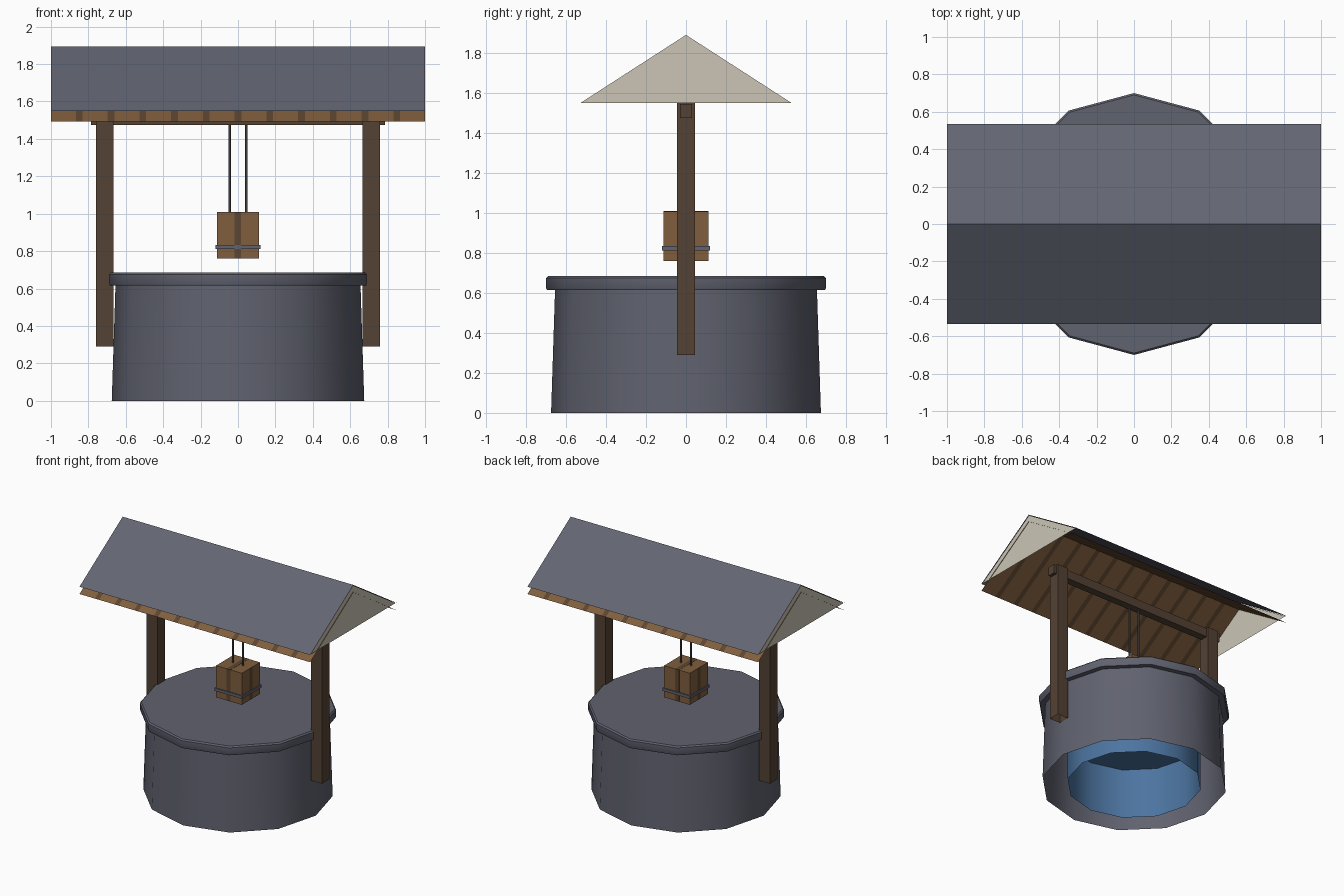
import bpy, bmesh, math

if "Cube" in bpy.data.objects:
    bpy.data.objects.remove(bpy.data.objects["Cube"], do_unlink=True)


def material(name, r, g, b):
    # Colours are given as display values and stored linear
    lin = [((c / 255 + 0.055) / 1.055) ** 2.4 for c in (r, g, b)]
    m = bpy.data.materials.new(name)
    m.diffuse_color = (*lin, 1)
    m.use_nodes = True
    bsdf = m.node_tree.nodes["Principled BSDF"]
    bsdf.inputs["Base Color"].default_value = (*lin, 1)
    bsdf.inputs["Roughness"].default_value = 0.9
    return m


stone = material("stone grey", 96, 98, 111)
slate = material("roof slate", 99, 102, 115)
plaster = material("gable plaster", 204, 197, 182)
plank = material("plank brown", 128, 94, 62)
gap = material("plank gap brown", 94, 70, 48)
timber = material("dark timber", 84, 66, 52)
water = material("water blue", 76, 116, 160)
rope_grey = material("rope grey", 82, 78, 80)


def finish(bm, name, mats, smooth=False):
    if smooth:
        for f in bm.faces:
            f.smooth = True
        for e in bm.edges:
            e.smooth = e.calc_face_angle(0) < math.radians(40)
    mesh = bpy.data.meshes.new(name)
    bm.to_mesh(mesh)
    bm.free()
    for m in mats:
        mesh.materials.append(m)
    ob = bpy.data.objects.new(name, mesh)
    bpy.context.collection.objects.link(ob)
    return ob


def box(name, lo, hi, mat, open_bottom=False):
    bm = bmesh.new()
    bmesh.ops.create_cube(bm, size=1)
    for v in bm.verts:
        for i in range(3):
            v.co[i] = hi[i] if v.co[i] > 0 else lo[i]
    if open_bottom:
        bm.normal_update()
        low = [f for f in bm.faces if f.normal.z < -0.9]
        bmesh.ops.delete(bm, geom=low, context="FACES_ONLY")
    return finish(bm, name, [mat])


def lathe(name, profile, mat, sides=12, cap_start=False, cap_end=False, centre=(0, 0)):
    # Rings of a regular polygon joined along a (radius, height) profile
    bm = bmesh.new()
    rings = []
    for r, z in profile:
        angles = [2 * math.pi * k / sides for k in range(sides)]
        rings.append([bm.verts.new((centre[0] + r * math.cos(a),
                                    centre[1] + r * math.sin(a), z)) for a in angles])
    for a, b in zip(rings, rings[1:]):
        for k in range(sides):
            n = (k + 1) % sides
            bm.faces.new((a[k], a[n], b[n], b[k]))
    if cap_start:
        bm.faces.new(rings[0][::-1])
    if cap_end:
        bm.faces.new(rings[-1])
    bm.normal_update()
    return finish(bm, name, [mat], smooth=True)


# Well: hollow wall, covered rim and the water shaft inside
lathe("well_wall", [(0.675, 0), (0.655, 0.62)], stone)
lathe("well_rim", [(0.64, 0.615), (0.695, 0.615), (0.70, 0.625), (0.70, 0.675), (0.69, 0.685)],
      stone, cap_start=True, cap_end=True)
lathe("water_shaft", [(0.49, 0), (0.49, 0.40)], water, cap_end=True)

# Posts and cross beam
for side, name in ((-1, "right_post"), (1, "left_post")):
    xs = sorted((side * 0.665, side * 0.76))
    box(name, (xs[0], -0.045, 0.29), (xs[1], 0.045, 1.55), timber, open_bottom=True)
box("cross_beam", (-0.785, -0.03, 1.475), (0.785, 0.03, 1.545), timber)

# Roof
EAVE_Y, EAVE_Z, RIDGE_Z, DROP = 0.535, 1.55, 1.895, 0.057


def folded_sheet(name, xs, drop, mats, rule):
    bm = bmesh.new()
    section = [(-EAVE_Y, EAVE_Z), (0, RIDGE_Z), (EAVE_Y, EAVE_Z)]
    rows = [[bm.verts.new((x, y, z - drop)) for y, z in section] for x in xs]
    for i, (a, b) in enumerate(zip(rows, rows[1:])):
        for j in range(2):
            f = bm.faces.new((a[j], b[j], b[j + 1], a[j + 1]))
            f.material_index = rule(i)
    bm.normal_update()
    return finish(bm, name, mats)


folded_sheet("roof_covering", (-1, 1), 0, [slate], lambda i: 0)

# Plank lining: wide boards with narrow dark joints between
boards, joint = 12, 0.036
width = (2 - (boards - 1) * joint) / boards
edges = [-1]
for k in range(2 * boards - 1):
    edges.append(edges[-1] + (joint if k % 2 else width))
folded_sheet("roof_lining", edges, DROP, [plank, gap], lambda i: i % 2)

# Gable panels
for side, name in ((-1, "right_gable"), (1, "left_gable")):
    bm = bmesh.new()
    corners = [(-EAVE_Y + 0.006, EAVE_Z), (EAVE_Y - 0.006, EAVE_Z), (0, RIDGE_Z - 0.004)]
    verts = [bm.verts.new((side * 0.996, y, z)) for y, z in corners]
    bm.faces.new(verts if side > 0 else verts[::-1])
    finish(bm, name, [plaster])

# Bucket with dark board joints, hoop and ropes
H = 0.112
box("bucket", (-H, -H, 0.76), (H, H, 1.008), plank)
box("bucket_front_back_joint", (-0.02, -H - 0.001, 0.761), (0.015, H + 0.001, 1.009), gap)
box("bucket_side_joint", (-H - 0.001, -0.018, 0.761), (H + 0.001, 0.018, 1.006), gap)
box("bucket_hoop", (-0.121, -0.121, 0.812), (0.121, 0.121, 0.834), stone)
for side, name in ((-1, "right_rope"), (1, "left_rope")):
    lathe(name, [(0.007, 1.0), (0.007, 1.48)], rope_grey, sides=6,
          cap_start=True, cap_end=True, centre=(side * 0.044, 0))
